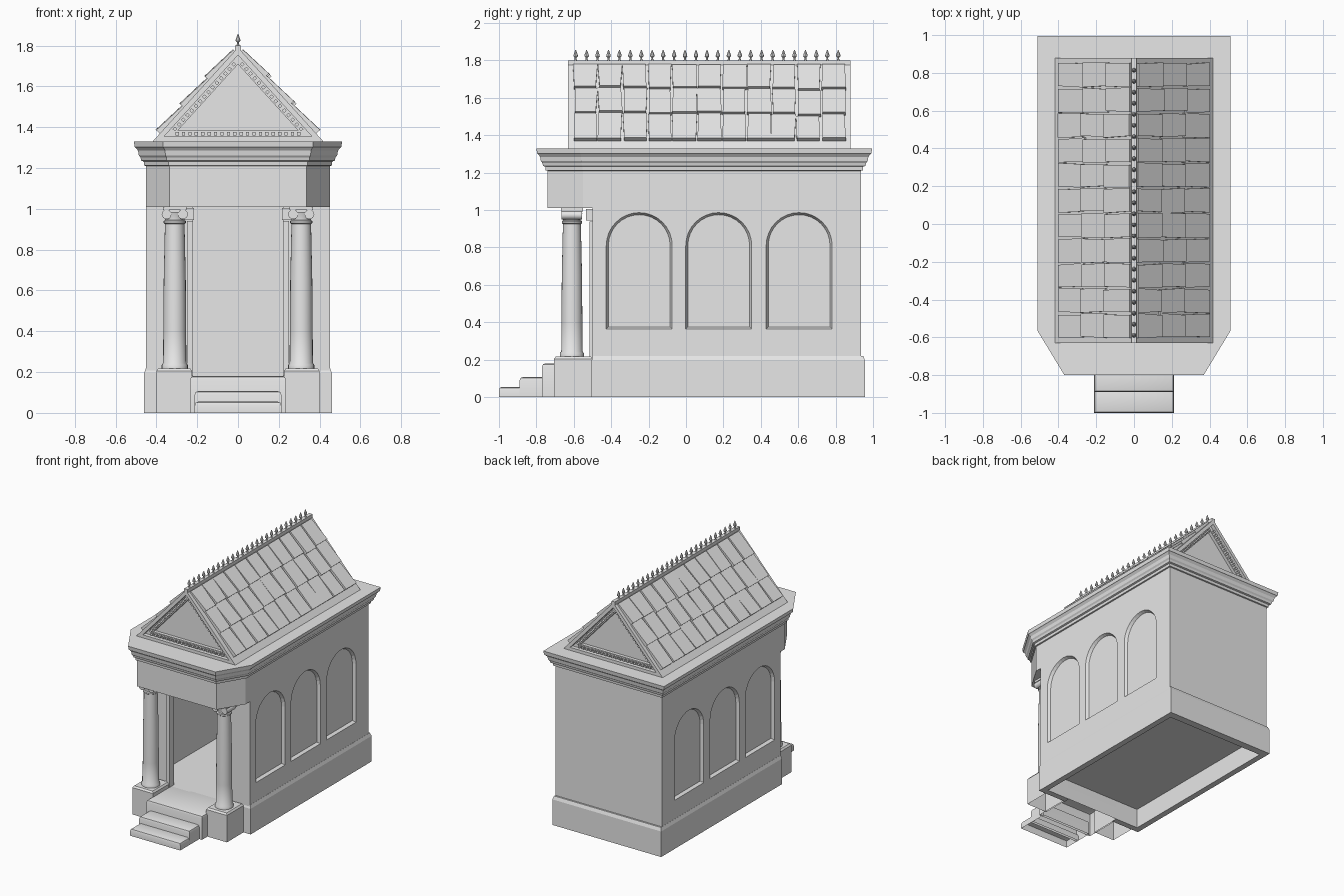
import bpy, bmesh, math, random
from mathutils import Vector

if "Cube" in bpy.data.objects:
    bpy.data.objects.remove(bpy.data.objects["Cube"])

random.seed(4)
stone = bpy.data.materials.new("grey_stone")
stone.diffuse_color = (0.8, 0.8, 0.8, 1)
stone.use_nodes = True
stone.node_tree.nodes["Principled BSDF"].inputs["Base Color"].default_value = stone.diffuse_color


# ---------- helpers ----------
def add_loft(bm, loops, cap0=True, cap1=True):
    rings = [[bm.verts.new(p) for p in lp] for lp in loops]
    n = len(rings[0])
    for a, b in zip(rings, rings[1:]):
        for i in range(n):
            j = (i + 1) % n
            bm.faces.new((a[i], a[j], b[j], b[i]))
    if cap0:
        bm.faces.new(rings[0][::-1])
    if cap1:
        bm.faces.new(rings[-1])


def make(name, bm, smooth=False):
    bmesh.ops.recalc_face_normals(bm, faces=bm.faces)
    me = bpy.data.meshes.new(name)
    bm.to_mesh(me)
    bm.free()
    me.materials.append(stone)
    ob = bpy.data.objects.new(name, me)
    bpy.context.collection.objects.link(ob)
    if smooth:
        bpy.ops.object.select_all(action='DESELECT')
        ob.select_set(True)
        bpy.context.view_layer.objects.active = ob
        bpy.ops.object.shade_smooth_by_angle(angle=math.radians(40))
    return ob


def rect(x0, x1, y0, y1):
    return [(x0, y0), (x1, y0), (x1, y1), (x0, y1)]


def offset(poly, d):
    # mitred outward offset of a counter-clockwise polygon
    out = []
    for i, p in enumerate(poly):
        p = Vector(p)
        a = (p - Vector(poly[i - 1])).normalized()
        b = (Vector(poly[(i + 1) % len(poly)]) - p).normalized()
        na, nb = Vector((a.y, -a.x)), Vector((b.y, -b.x))
        out.append(p + (na + nb) * d / (1 + na.dot(nb)))
    return out


def add_profile(bm, plan, prof, **kw):
    # sweep (offset, z) steps around a plan
    add_loft(bm, [[(p[0], p[1], z) for p in offset(plan, d)] for d, z in prof], **kw)


def add_box(bm, x0, x1, y0, y1, z0, z1, bottom=True):
    add_profile(bm, rect(x0, x1, y0, y1), [(0, z0), (0, z1)], cap0=bottom)


def add_lathe(bm, x, y, prof, seg):
    add_loft(bm, [[(x + r * math.cos(2 * math.pi * i / seg), y + r * math.sin(2 * math.pi * i / seg), z)
                   for i in range(seg)] for r, z in prof])


def cut(ob, cutters):
    bpy.context.view_layer.objects.active = ob
    for c in cutters:
        c.hide_render = True
        m = ob.modifiers.new("cut", 'BOOLEAN')
        m.operation, m.solver, m.object = 'DIFFERENCE', 'EXACT', c
        bpy.ops.object.modifier_apply(modifier=m.name)


# ---------- walls and plinth, hollow with a front doorway ----------
bm = bmesh.new()
add_box(bm, -0.415, 0.415, -0.46, 0.90, -0.1, 1.1)
room = make("room_cutter", bm)
bm = bmesh.new()
add_box(bm, -0.22, 0.22, -0.6, -0.4, -0.1, 1.1)
door = make("door_cutter", bm)


def arch(x, yc, r):
    top = [(x, yc + r * math.cos(math.pi * i / 16), 0.81 + r * math.sin(math.pi * i / 16)) for i in range(17)]
    return top + [(x, yc - r, 0.54 - r), (x, yc + r, 0.54 - r)]


bm = bmesh.new()
for s in (-1, 1):
    for yc in (-0.25, 0.175, 0.605):
        add_loft(bm, [arch(s * 0.428, yc, 0.165), arch(s * 0.453, yc, 0.178)])
arches = make("arch_cutter", bm)

bm = bmesh.new()
add_profile(bm, rect(-0.45, 0.45, -0.5, 0.935), [(0, 0.2), (0, 1.012)])
walls = make("walls", bm)
cut(walls, [room, door, arches])

bm = bmesh.new()
add_profile(bm, rect(-0.46, 0.46, -0.505, 0.957), [(0, 0), (0, 0.195), (-0.009, 0.22)])
plinth = make("plinth", bm)
cut(plinth, [room, door])
for c in (room, door, arches):
    bpy.data.objects.remove(c)

# floor, porch floor and steps (rounded nosings, open undersides)
bm = bmesh.new()
add_box(bm, -0.43, 0.43, -0.49, 0.92, 0.15, 0.18)
make("floor", bm)
bm = bmesh.new()
for y0, y1, z0, z1 in ((-0.77, -0.46, 0.0, 0.18), (-0.89, -0.75, 0.0, 0.107), (-1.0, -0.87, 0.0, 0.055)):
    w = 0.235 if z1 > 0.15 else 0.212
    add_profile(bm, rect(-w, w, y0, y1),
                [(0, z0), (0, z1 - 0.018), (-0.005, z1 - 0.005), (-0.018, z1)], cap0=False)
make("steps", bm, True)

# ---------- entablature and cornice over a chamfered front ----------
plan = [(-0.45, 0.935), (-0.45, -0.55), (-0.335, -0.74), (0.335, -0.74), (0.45, -0.55), (0.45, 0.935)]
bm = bmesh.new()
add_profile(bm, plan, [(0, 1.01), (0, 1.21), (0.01, 1.212), (0.012, 1.232), (0.024, 1.236), (0.028, 1.252),
                       (0.036, 1.262), (0.04, 1.285), (0.052, 1.3), (0.056, 1.302), (0.06, 1.33)])
make("entablature", bm)

# ---------- porch columns, pedestals, door pilasters ----------
bm = bmesh.new()
for s in (-1, 1):
    x0, x1 = sorted((s * 0.225, s * 0.40))
    add_profile(bm, rect(x0, x1, -0.705, -0.5), [(0, 0), (0, 0.205), (-0.01, 0.218)], cap0=False)
make("pedestals", bm)

bm = bmesh.new()
for s in (-1, 1):
    add_lathe(bm, s * 0.31, -0.61, [(0.064, 0.215), (0.064, 0.235), (0.057, 0.245), (0.056, 0.4), (0.054, 0.65),
                                    (0.048, 0.925), (0.054, 0.93), (0.054, 0.94), (0.047, 0.945),
                                    (0.048, 0.96), (0.056, 0.985)], 24)
make("columns", bm, True)

bm = bmesh.new()
for s in (-1, 1):
    add_box(bm, s * 0.31 - 0.058, s * 0.31 + 0.058, -0.668, -0.552, 0.993, 1.011)
    for t in (-1, 1):       # scroll rolls either side of the capital
        cx = s * 0.31 + t * 0.04
        ring = [(cx + 0.024 * math.cos(a * math.pi / 7), 0.973 + 0.024 * math.sin(a * math.pi / 7))
                for a in range(14)]
        add_loft(bm, [[(x, y, z) for x, z in ring] for y in (-0.665, -0.555)])
make("capitals", bm, True)

bm = bmesh.new()
for s in (-1, 1):
    for a, b, y, z0, z1 in ((0.22, 0.25, -0.515, 0.18, 0.94), (0.215, 0.34, -0.535, 0.945, 1.005)):
        x0, x1 = sorted((s * a, s * b))
        add_box(bm, x0, x1, y, -0.495, z0, z1)
make("door_pilasters", bm)

# ---------- roof with stepped recessed gables ----------
tri = [(-0.42, 1.328), (0.42, 1.328), (0, 1.79)]
MID, HALF = 0.125, 0.755
steps = [(0.055, 0.055), (0.055, 0.03), (0.025, 0.03), (0.025, 0), (0, 0)]   # (inset, depth)
bm = bmesh.new()
loops = [[(p.x, MID - HALF + dep, p.y) for p in offset(tri, -ins)] for ins, dep in steps]
loops += [[(p.x, MID + HALF - dep, p.y) for p in offset(tri, -ins)] for ins, dep in reversed(steps)]
add_loft(bm, loops)
make("roof", bm)

# dentils around both gables
bm = bmesh.new()
line = offset(tri, -0.04)
for i in range(3):
    a, b = line[i], line[(i + 1) % 3]
    d = (b - a).normalized()
    n = Vector((d.y, -d.x)) * 0.008
    count = int((b - a).length / 0.03)
    for k in range(1, count):
        c = a + (b - a) * k / count
        quad = [c - d * 0.008 - n, c + d * 0.008 - n, c + d * 0.008 + n, c - d * 0.008 + n]
        for s in (-1, 1):
            add_loft(bm, [[(q.x, MID + s * (HALF - dep), q.y) for q in quad] for dep in (0.035, 0.013)])
make("gable_dentils", bm)

# uneven overlapping roof slabs, eleven courses of three per side
bm = bmesh.new()
W = 1.46 / 11
for s in (-1, 1):
    eave, top = Vector((s * 0.42, 0, 1.328)), Vector((0, 0, 1.79))
    u = (top - eave).normalized()
    n = Vector((s * u.z, 0, abs(u.x)))
    for col in range(11):
        shift = random.uniform(-0.015, 0.015)
        lift = random.uniform(0, 0.004)
        for row in range(3):
            y = -0.605 + col * W
            u0, u1 = 0.055 + row * 0.182 + shift * (row > 0), 0.237 + row * 0.182 + shift * (row < 2)
            j = lambda: random.uniform(-0.006, 0.006)
            corners = [(u0, y + 0.005 + j(), 0.024), (u0, y + W - 0.005 + j(), 0.024),
                       (u1, y + W - 0.005 + j(), 0.009), (u1, y + 0.005 + j(), 0.009)]
            low = [eave + u * a + Vector((0, b, 0)) - n * 0.004 for a, b, h in corners]
            high = [eave + u * a + Vector((0, b, 0)) + n * (h + lift) for a, b, h in corners]
            add_loft(bm, [low, high])
make("roof_slabs", bm)

# ridge cap and its row of small spikes
bm = bmesh.new()
add_box(bm, -0.014, 0.014, MID - HALF, MID + HALF, 1.765, 1.8)
make("ridge_cap", bm)
bm = bmesh.new()
for k in range(25):
    add_lathe(bm, 0, -0.59 + k * 0.0585, [(0.009, 1.795), (0.005, 1.808), (0.005, 1.815), (0.012, 1.822),
                                          (0.011, 1.83), (0.002, 1.856)], 8)
make("ridge_spikes", bm)
